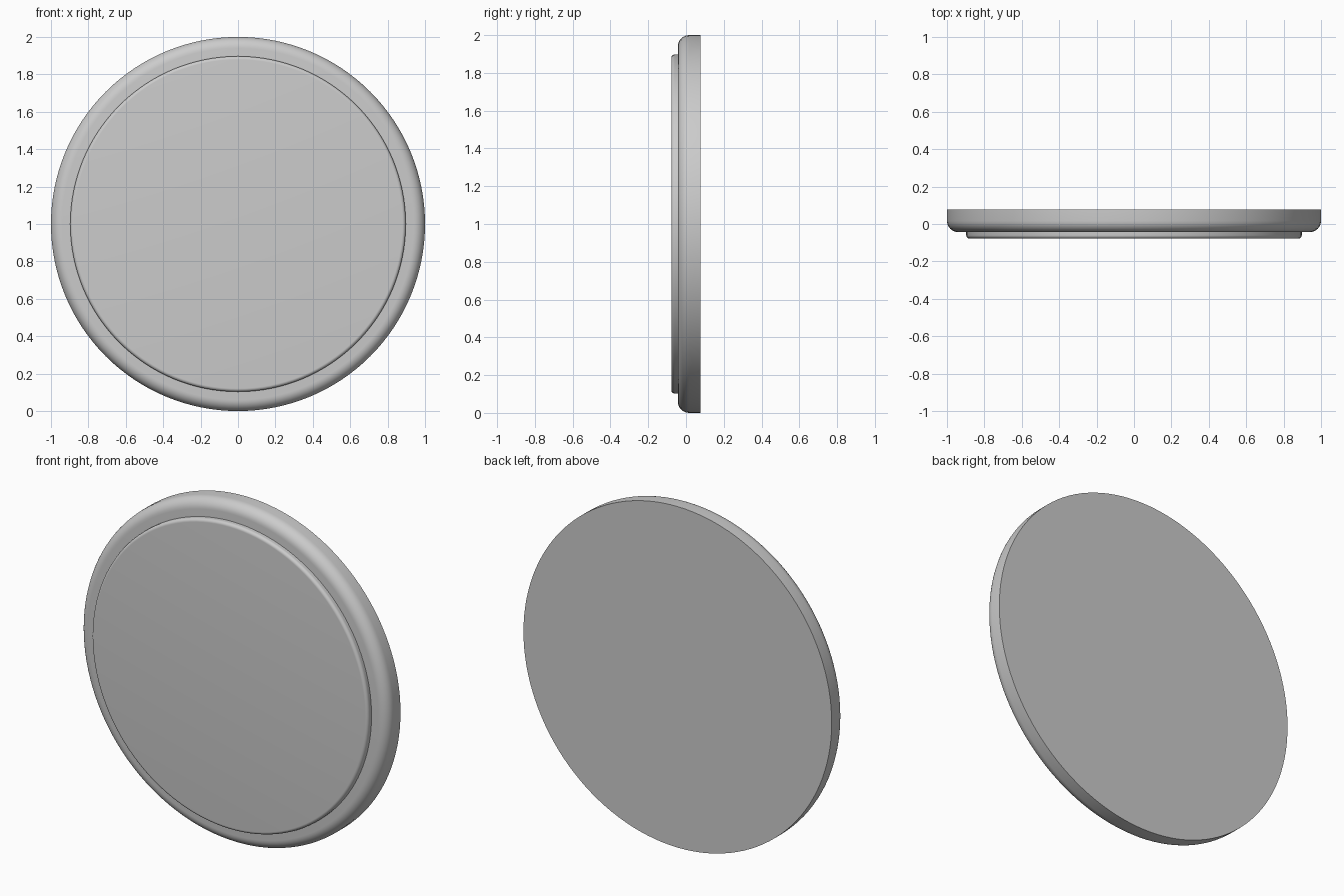
import bpy, bmesh
from math import sin, cos, pi, radians

if "Cube" in bpy.data.objects:
    bpy.data.objects.remove(bpy.data.objects["Cube"])

SEGMENTS = 128
CENTRE_Z = 1.0


def round_disc(name, radius, y_front, y_back, fillet, steps=8):
    """Disc facing -y whose front edge is rounded and back edge is sharp."""
    profile = [(radius, y_back)]
    for i in range(steps + 1):
        a = i / steps * pi / 2
        profile.append((radius - fillet + fillet * cos(a),
                        y_front + fillet - fillet * sin(a)))
    bm = bmesh.new()
    rings = []
    for r, y in profile:
        rings.append([bm.verts.new((r * cos(2 * pi * k / SEGMENTS), y,
                                    r * sin(2 * pi * k / SEGMENTS)))
                      for k in range(SEGMENTS)])
    for a, b in zip(rings, rings[1:]):
        for k in range(SEGMENTS):
            n = (k + 1) % SEGMENTS
            bm.faces.new((a[k], a[n], b[n], b[k]))
    # flat back and front caps
    bm.faces.new(rings[0])
    bm.faces.new(rings[-1])
    bmesh.ops.recalc_face_normals(bm, faces=bm.faces)
    mesh = bpy.data.meshes.new(name)
    bm.to_mesh(mesh)
    bm.free()
    obj = bpy.data.objects.new(name, mesh)
    obj.location.z = CENTRE_Z
    bpy.context.collection.objects.link(obj)
    bpy.ops.object.select_all(action='DESELECT')
    obj.select_set(True)
    bpy.context.view_layer.objects.active = obj
    bpy.ops.object.shade_smooth_by_angle(angle=radians(30))
    return obj


# Main body with a generously rounded front edge
round_disc("disc_body", 1.0, -0.043, 0.078, 0.06)

# Thin raised plate on the front, seated slightly into the body
round_disc("front_plate", 0.897, -0.078, -0.035, 0.018)
